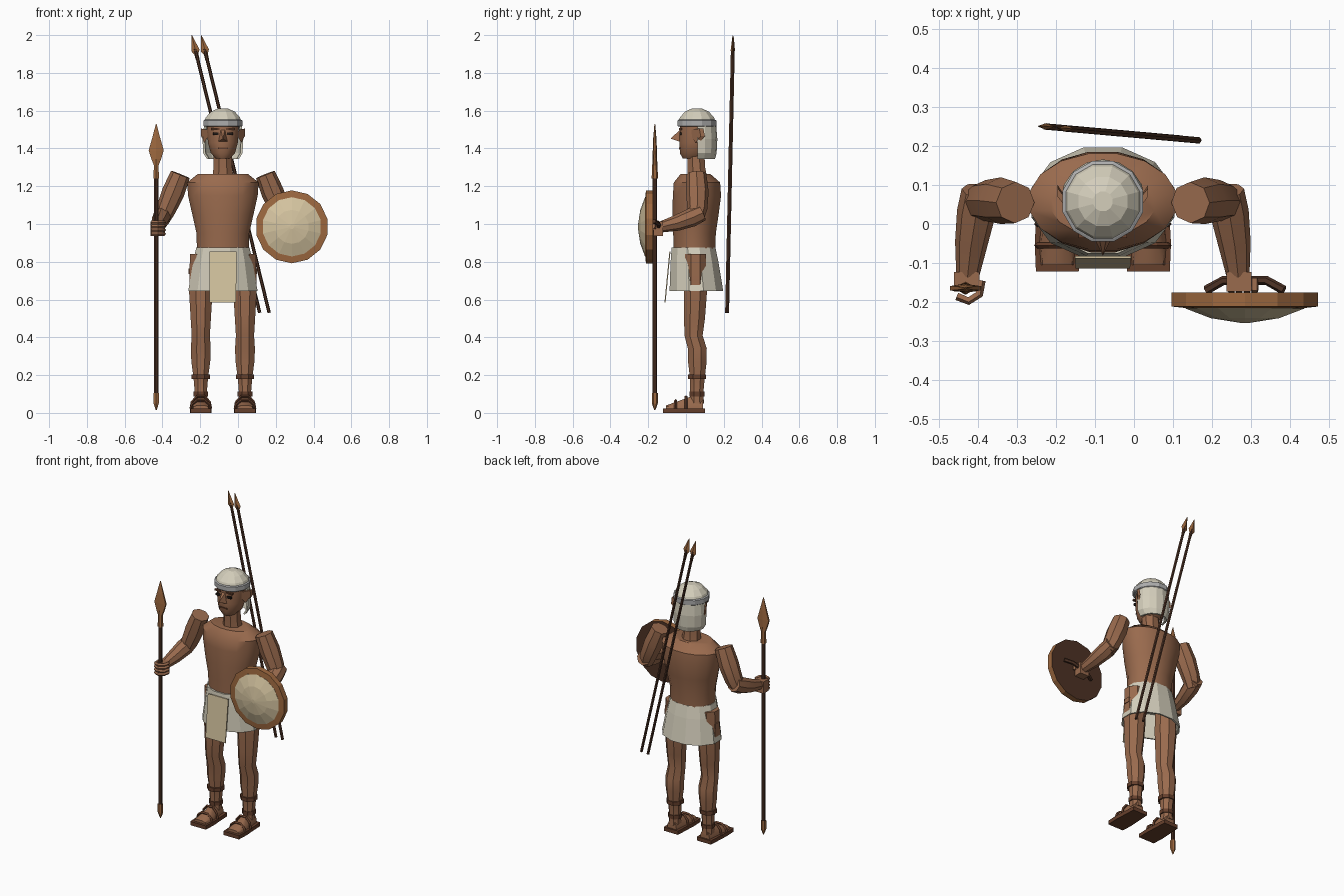
import bpy, bmesh, math
from mathutils import Vector

if "Cube" in bpy.data.objects:
    bpy.data.objects.remove(bpy.data.objects["Cube"])

CX = -0.08  # body centre line


def mat(name, r, g, b):
    m = bpy.data.materials.new(name)
    m.diffuse_color = (r, g, b, 1)
    m.use_nodes = True
    m.node_tree.nodes["Principled BSDF"].inputs["Base Color"].default_value = m.diffuse_color
    return m


SKIN = mat("skin", 0.32, 0.145, 0.075)
LINEN = mat("linen", 0.66, 0.62, 0.50)
CREAM = mat("hide", 0.66, 0.55, 0.35)
BAND = mat("band_grey", 0.42, 0.42, 0.42)
WOOD = mat("dark_wood", 0.075, 0.032, 0.018)
BRONZE = mat("bronze", 0.34, 0.14, 0.05)
LEATHER = mat("leather", 0.13, 0.05, 0.025)
BLACK = mat("eye_black", 0.015, 0.01, 0.008)


def finish(name, bm, mats, smooth=None):
    bmesh.ops.recalc_face_normals(bm, faces=bm.faces)
    me = bpy.data.meshes.new(name)
    bm.to_mesh(me)
    bm.free()
    ob = bpy.data.objects.new(name, me)
    bpy.context.collection.objects.link(ob)
    for m in mats if isinstance(mats, list) else [mats]:
        me.materials.append(m)
    if smooth:
        bpy.ops.object.select_all(action='DESELECT')
        bpy.context.view_layer.objects.active = ob
        ob.select_set(True)
        bpy.ops.object.shade_smooth_by_angle(angle=math.radians(smooth))
    return ob


def skin_rings(bm, rings, caps=True):
    """Bridge lists of points into a closed tube."""
    rows = [[bm.verts.new(p) for p in r] for r in rings]
    n = len(rows[0])
    for a, b in zip(rows, rows[1:]):
        for i in range(n):
            bm.faces.new((a[i], a[(i + 1) % n], b[(i + 1) % n], b[i]))
    if caps:
        bm.faces.new(rows[0])
        bm.faces.new(rows[-1])


def loft(name, rings, n, m, smooth=40, caps=True):
    """Stack of level ellipses: (x, y, z, rx, ry)."""
    bm = bmesh.new()
    ang = [2 * math.pi * (i + 0.5) / n for i in range(n)]
    skin_rings(bm, [[(x + rx * math.cos(a), y + ry * math.sin(a), z) for a in ang]
                    for x, y, z, rx, ry in rings], caps)
    return finish(name, bm, m, smooth)


def tube(name, pts, radii, n, m, smooth=40, flat=1.0, ref=(0, 1, 0)):
    """Tube along a path; flat squashes it along the ref direction."""
    bm = bmesh.new()
    pts = [Vector(p) for p in pts]
    rings = []
    for i, p in enumerate(pts):
        t = (pts[min(i + 1, len(pts) - 1)] - pts[max(i - 1, 0)]).normalized()
        u = Vector(ref).cross(t).normalized()
        v = t.cross(u)
        rings.append([p + u * radii[i] * math.cos(a) + v * radii[i] * flat * math.sin(a)
                      for a in (2 * math.pi * k / n for k in range(n))])
    skin_rings(bm, rings)
    return finish(name, bm, m, smooth)


def box(name, c, s, m):
    bm = bmesh.new()
    bmesh.ops.create_cube(bm, size=1)
    for v in bm.verts:
        v.co = Vector(c) + Vector([v.co[i] * s[i] for i in range(3)])
    return finish(name, bm, m)


def plate(name, pts, depth, m):
    """Extrude an outline along a depth vector."""
    bm = bmesh.new()
    d = Vector(depth)
    skin_rings(bm, [pts, [Vector(p) + d for p in pts]])
    return finish(name, bm, m)


# torso, neck and head
loft("torso", [(CX, .045, .84, .14, .112), (CX, .045, .95, .142, .115), (CX, .05, 1.05, .165, .125),
               (CX, .058, 1.15, .188, .13), (CX, .058, 1.22, .193, .125), (CX, .05, 1.265, .135, .08)], 16, SKIN)
loft("neck", [(CX, .06, 1.24, .062, .058), (CX, .055, 1.30, .053, .05), (CX, .05, 1.40, .052, .05)], 8, SKIN)
loft("head", [(CX, .035, 1.348, .04, .055), (CX, .045, 1.375, .066, .08), (CX, .05, 1.43, .082, .088),
              (CX, .055, 1.50, .087, .09), (CX, .055, 1.55, .087, .09)], 12, SKIN)
# nose wedge
bm = bmesh.new()
for p in [(-.011, -.03, 1.50), (.011, -.03, 1.50), (-.026, -.03, 1.435), (.026, -.03, 1.435),
          (0, -.082, 1.452), (0, -.01, 1.46)]:
    bm.verts.new((CX + p[0], p[1], p[2]))
bmesh.ops.convex_hull(bm, input=bm.verts)
finish("nose", bm, SKIN)
box("mouth", (CX, -.034, 1.402), (.05, .008, .008), LEATHER)
for s in (-1, 1):
    box("eye", (CX + s * .038, -.029, 1.477), (.03, .012, .014), BLACK)
    box("eyebrow", (CX + s * .04, -.029, 1.503), (.045, .014, .009), LEATHER)
    plate("ear", [(CX + s * .08, .03, 1.46), (CX + s * .098, .05, 1.43), (CX + s * .116, .078, 1.465),
                  (CX + s * .116, .07, 1.505), (CX + s * .085, .03, 1.50)], (0, .022, 0), SKIN)

# cap: faceted dome, band and neck cloth
loft("cap_dome", [(CX, .058, 1.54, .103, .103), (CX, .058, 1.565, .093, .093), (CX, .058, 1.595, .065, .065),
                  (CX, .058, 1.612, .026, .026)], 12, LINEN, None)
loft("cap_band", [(CX, .058, 1.515, .101, .101), (CX, .058, 1.52, .107, .107), (CX, .058, 1.548, .107, .107),
                  (CX, .058, 1.552, .10, .10)], 12, BAND, None)
bm = bmesh.new()
rows = []
for z, rx, ry in [(1.52, .1, .098), (1.45, .108, .104), (1.375, .104, .1), (1.345, .085, .092)]:
    rows.append([[bm.verts.new((CX + (rx - t) * math.cos(a), .062 + (ry - t) * math.sin(a), z))
                  for a in (math.pi * k / 8 for k in range(9))] for t in (0, .012)])
for (a, c), (b, d) in zip(rows, rows[1:]):
    for i in range(8):
        bm.faces.new((a[i], a[i + 1], b[i + 1], b[i]))
        bm.faces.new((c[i], d[i], d[i + 1], c[i + 1]))
    for i in (0, 8):
        bm.faces.new((a[i], b[i], d[i], c[i]))
for i in range(8):
    a, c = rows[-1]
    bm.faces.new((a[i], a[i + 1], c[i + 1], c[i]))
finish("cap_neck_cloth", bm, LINEN)

# kilt and hanging front panel
loft("kilt", [(CX, .04, .875, .146, .12), (CX, .045, .80, .163, .131), (CX, .055, .645, .19, .147),
              (CX, .055, .645, .18, .137), (CX, .045, .80, .15, .12)], 12, LINEN, None)
plate("kilt_panel", [(CX - .072, -.088, .855), (CX + .072, -.088, .855),
                     (CX + .07, -.114, .585), (CX - .07, -.114, .585)], (0, .006, 0), CREAM)

# legs, feet and sandals
for s, side in ((-1, "right"), (1, "left")):
    x = CX + s * .117
    loft(side + "_leg", [(x, .05, .84, .062, .06), (x, .05, .64, .067, .066), (x, .045, .50, .058, .06),
                         (x, .04, .41, .052, .052), (x, .06, .34, .057, .054), (x, .06, .27, .054, .053),
                         (x, .06, .19, .042, .043), (x, .057, .10, .034, .037), (x, .057, .05, .036, .042)], 8, SKIN)
    box(side + "_thigh_bulge", (CX + s * .172, .055, .75), (.018, .04, .03), SKIN)
    # sole with a slight waist
    plate(side + "_sole", [(x + dx, y, 0) for dx, y in [(-.05, .1), (-.058, -.05), (-.055, -.122),
                           (.055, -.122), (.058, -.05), (.05, .1)]], (0, 0, .024), LEATHER)
    bm = bmesh.new()
    skin_rings(bm, [[(x + w * dx, y, .024 + h * dz) for dx, dz in
                     [(-1, 0), (-.9, .55), (-.45, 1), (.45, 1), (.9, .55), (1, 0)]]
                    for y, w, h in [(.09, .032, .05), (.02, .038, .06), (-.05, .046, .035), (-.105, .042, .016)]])
    finish(side + "_foot", bm, SKIN, 40)
    for y0, h in ((-.055, .036), (.0, .057)):
        tube(side + "_sandal_strap", [(x - .052, y0, .022), (x - .046, y0, .022 + h * .6),
             (x - .02, y0, .03 + h), (x + .02, y0, .03 + h), (x + .046, y0, .022 + h * .6),
             (x + .052, y0, .022)], [.008] * 6, 4, LEATHER, None)
    for z, r in ((.192, .052), (.10, .042)):
        loft(side + "_ankle_band", [(x, .058, z - .012, r, r), (x, .058, z + .012, r, r)], 8, LEATHER, None)

# arms and fists
for s, side in ((-1, "right"), (1, "left")):
    P = lambda x, y, z: (CX + s * x, y, z)
    tube(side + "_upper_arm", [P(.225, .055, 1.262), P(.262, .06, 1.17), P(.30, .06, 1.08), P(.325, .05, 1.02)],
         [.053, .06, .053, .042], 8, SKIN)
    tube(side + "_forearm", [P(.318, .085, 1.06), P(.325, .03, 1.035), P(.338, -.05, 1.005), P(.347, -.13, .985)],
         [.045, .05, .042, .03], 8, SKIN, ref=(0, 0, 1))
    box(side + "_palm", P(.35, -.148, .975), (.065, .05, .075), SKIN)
    for k in range(4):
        z = .948 + k * .02
        tube(side + "_finger", [P(.312, -.145, z), P(.318, -.18, z), P(.345, -.197, z),
                                P(.375, -.185, z)] if s < 0 else
             [P(.33 + k * .02, -.14, 1.0), P(.33 + k * .02, -.165, 1.005), P(.33 + k * .02, -.17, .975)],
             [.011] * (4 if s < 0 else 3), 5, SKIN, ref=(0, 0, 1) if s < 0 else (1, 0, 0))

# tall spear
X, Y = -.433, -.165
loft("spear_shaft", [(X, Y, .09, .013, .013), (X, Y, 1.26, .013, .013)], 8, WOOD)
loft("spear_butt", [(X, Y, .015, .003, .003), (X, Y, .05, .016, .016), (X, Y, .105, .016, .016)], 6, BRONZE, None)
loft("spear_head", [(X, Y, 1.24, .017, .017), (X, Y, 1.31, .014, .014), (X, Y, 1.345, .03, .012),
                    (X, Y, 1.39, .046, .011), (X, Y, 1.45, .026, .009), (X, Y, 1.53, .002, .002)], 6, BRONZE, None)

# pair of javelins on the back
for dx in (0, .05):
    top, low = Vector((-.245 + dx, .252 - dx * .1, 2.0)), Vector((.115 + dx, .22 - dx * .1, .53))
    at = lambda t: top.lerp(low, t)
    tube("javelin_shaft", [at(.05), at(1)], [.009, .009], 6, WOOD)
    tube("javelin_head", [at(0), at(.055), at(.068), at(.09)], [.001, .022, .011, .010], 4, BRONZE, None, .4)

# round shield: rim, dark back and hide dome
SX, SZ, N = .285, .985, 14


def disc(name, prof, m):
    bm = bmesh.new()
    skin_rings(bm, [[(SX + r * math.cos(a), y, SZ + r * math.sin(a))
                     for a in (2 * math.pi * (k + .5) / N for k in range(N))] for r, y in prof])
    return finish(name, bm, m)


rim = disc("shield_rim", [(.155, -.176), (.193, -.176), (.193, -.212), (.155, -.216)], [BRONZE, WOOD])
for f in rim.data.polygons:
    if f.normal.y > .9:
        f.material_index = 1
disc("shield_dome", [(.157, -.21), (.157, -.217), (.09, -.242), (.012, -.254)], CREAM)
tube("shield_grip", [(SX - .1, -.17, SZ - .03), (SX - .055, -.145, SZ - .015), (SX + .055, -.145, SZ + .015),
                     (SX + .1, -.17, SZ + .03)], [.012] * 4, 6, WOOD, ref=(0, 0, 1))
